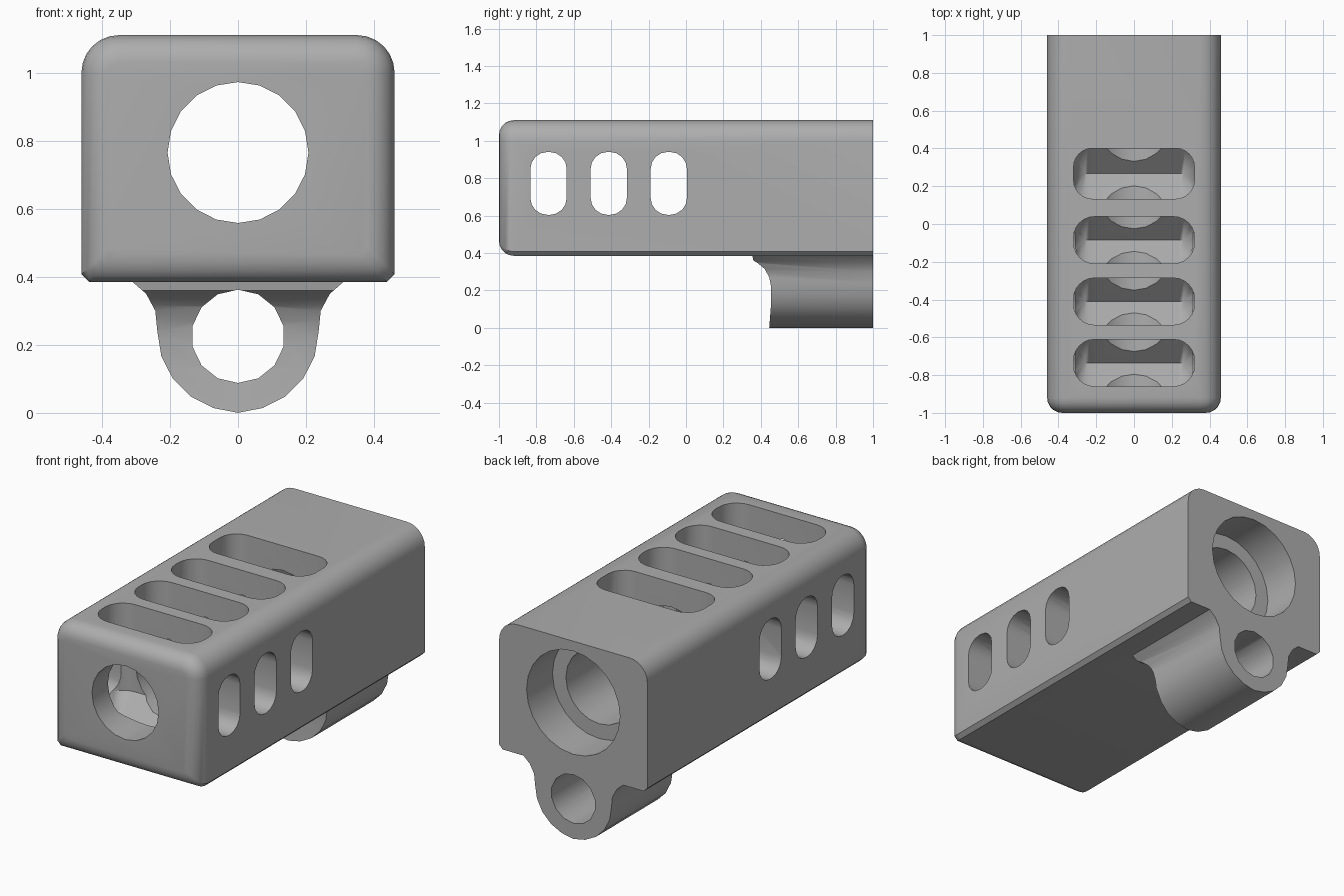
import bpy, bmesh
from math import sin, cos, pi, radians

if "Cube" in bpy.data.objects:
    bpy.data.objects.remove(bpy.data.objects["Cube"], do_unlink=True)

steel = bpy.data.materials.new("matte_grey")
steel.use_nodes = True
GREY = (0.42, 0.42, 0.42, 1)
steel.diffuse_color = GREY
steel.node_tree.nodes["Principled BSDF"].inputs["Base Color"].default_value = GREY

BORE_Z = 0.765


def loft(name, rings):
    """Skin a list of equal-length point rings into a closed solid."""
    bm = bmesh.new()
    loops = [[bm.verts.new(p) for p in ring] for ring in rings]
    n = len(loops[0])
    for a, b in zip(loops, loops[1:]):
        for i in range(n):
            j = (i + 1) % n
            bm.faces.new((a[i], a[j], b[j], b[i]))
    bm.faces.new(loops[0])
    bm.faces.new(loops[-1][::-1])
    bmesh.ops.remove_doubles(bm, verts=bm.verts, dist=1e-5)
    bmesh.ops.recalc_face_normals(bm, faces=bm.faces)
    me = bpy.data.meshes.new(name)
    bm.to_mesh(me)
    bm.free()
    ob = bpy.data.objects.new(name, me)
    me.materials.append(steel)
    bpy.context.collection.objects.link(ob)
    return ob


def prism_y(name, points, y0, y1):
    return loft(name, [[(x, y, z) for x, z in points] for y in (y0, y1)])


def prism_x(name, points, x0, x1):
    return loft(name, [[(x, y, z) for y, z in points] for x in (x0, x1)])


def circle(r, cz, n):
    return [(r * sin(2 * pi * i / n), cz + r * cos(2 * pi * i / n)) for i in range(n)]


def rounded_rect(w, h, r, cx=0, cy=0, seg=6):
    """Rectangle of half sizes w, h with corner radius r."""
    pts = []
    for k, (sx, sy) in enumerate(((1, 1), (-1, 1), (-1, -1), (1, -1))):
        for i in range(seg + 1):
            a = pi / 2 * (k + i / seg)
            pts.append((cx + sx * (w - r) + r * cos(a), cy + sy * (h - r) + r * sin(a)))
    return pts


def combine(target, tool, operation):
    mod = target.modifiers.new(operation, 'BOOLEAN')
    mod.object, mod.operation, mod.solver = tool, operation, 'EXACT'
    bpy.context.view_layer.objects.active = target
    bpy.ops.object.modifier_apply(modifier=mod.name)
    bpy.data.objects.remove(tool, do_unlink=True)


# Body: rounded top corners, chamfered lower corners, softened front rim
def body_ring(y, d):
    w, top, low, r, c = 0.46 - d, 1.11 - d, 0.385 + d, 0.11 - d, 0.022
    right = [(w - c, low), (w, low + c)]
    right += [(w - r + r * cos(a), top - r + r * sin(a))
              for a in (pi / 2 * i / 6 for i in range(7))]
    pts = right + [(-x, z) for x, z in reversed(right)]
    return [(x, y, z) for x, z in pts]


RIM = 0.08
angles = [pi / 2 * i / 5 for i in range(6)]
rings = [body_ring(-1 + RIM * (1 - sin(a)), RIM * (1 - cos(a))) for a in reversed(angles)]
body = loft("ported_block", rings + [body_ring(1, 0)])

# Lower lug: round barrel with flared neck, trimmed by a curved front
side = [(0.31, 0.44), (0.31, 0.385), (0.27, 0.35), (0.243, 0.3)]
side += [(0.237 * cos(a), 0.237 * (1 - sin(a)) + 0.003)
         for a in (pi / 2 * i / 5 for i in range(5))]
outline = side + [(0, 0)] + [(-x, z) for x, z in reversed(side)]
lug = prism_y("lug", outline, 0.3, 1)
front = [(0.445, -0.1), (0.445, 0), (0.455, 0.13), (0.455, 0.22), (0.445, 0.27),
         (0.42, 0.315), (0.385, 0.345), (0.36, 0.36), (0.355, 0.385), (0.355, 0.6)]
combine(lug, prism_x("lug_trim", front + [(1.2, 0.6), (1.2, -0.1)], -0.6, 0.6), 'INTERSECT')
combine(body, lug, 'UNION')

# Main bore, wider rear recess and lug hole
for r, z, n, y0, y1 in ((0.207, BORE_Z, 20, -1.2, 0.9),
                        (0.29, BORE_Z, 24, 0.77, 1.2),
                        (0.137, 0.225, 14, 0.2, 1.2)):
    combine(body, prism_y("bore_cutter", circle(r, z, n), y0, y1), 'DIFFERENCE')

# Top slots with wedge-shaped floors
for y, h, r in ((-0.735, 0.124, 0.11), (-0.41, 0.124, 0.11),
                (-0.085, 0.124, 0.11), (0.267, 0.134, 0.1)):
    plan = rounded_rect(0.32, h, r, 0, y)
    rings = [[(x, py, z) for x, py in plan] for z in (1.3, 0.62)]
    rings.append([(max(-0.26, min(0.26, x)), y, 0.5) for x, py in plan])
    combine(body, loft("slot_cutter", rings), 'DIFFERENCE')

# Side ports, cut straight through both walls
for y in (-0.735, -0.413, -0.092):
    port = rounded_rect(0.097, 0.168, 0.09, y, 0.772, 4)
    combine(body, prism_x("port_cutter", port, -0.7, 0.7), 'DIFFERENCE')

bpy.ops.object.select_all(action='DESELECT')
body.select_set(True)
bpy.context.view_layer.objects.active = body
bpy.ops.object.shade_smooth_by_angle(angle=radians(32))
